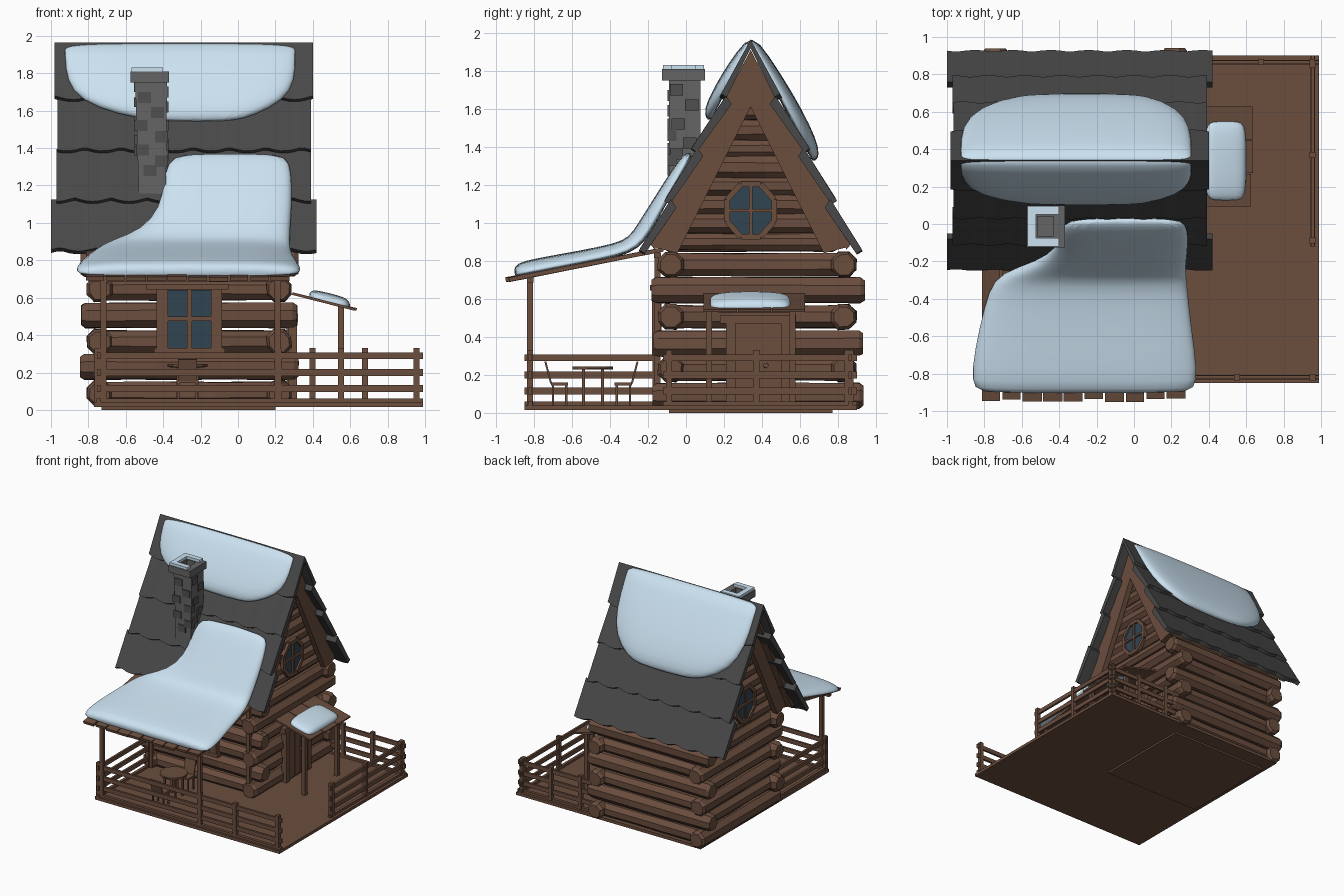
import bpy, bmesh, math, random
from mathutils import Vector, Matrix

if "Cube" in bpy.data.objects:
    bpy.data.objects.remove(bpy.data.objects["Cube"])

random.seed(4)
J = lambda a: random.uniform(-a, a)


def material(name, rgb):
    m = bpy.data.materials.new(name)
    m.diffuse_color = (*rgb, 1)
    m.use_nodes = True
    m.node_tree.nodes["Principled BSDF"].inputs["Base Color"].default_value = m.diffuse_color
    return m


WOOD = material("wood", (0.145, 0.075, 0.048))
SLATE = material("slate", (0.065, 0.065, 0.065))
STONE = material("stone", (0.13, 0.13, 0.13))
DARK = material("dark_stone", (0.08, 0.08, 0.08))
SNOW = material("snow", (0.60, 0.76, 0.88))
GLASS = material("glass", (0.03, 0.06, 0.085))


class Part:
    """Collects simple solids into one mesh object."""
    def __init__(self):
        self.bm = bmesh.new()

    def beam(self, p, q, w, h):
        p, q = Vector(p), Vector(q)
        d = q - p
        m = Matrix.LocRotScale((p + q) / 2, d.to_track_quat('X', 'Z'), (d.length, w, h))
        bmesh.ops.create_cube(self.bm, size=1, matrix=m)

    def box(self, x0, x1, y0, y1, z0, z1):
        m = Matrix.LocRotScale(((x0+x1)/2, (y0+y1)/2, (z0+z1)/2), None, (x1-x0, y1-y0, z1-z0))
        bmesh.ops.create_cube(self.bm, size=1, matrix=m)

    def loft(self, rings):
        rings = [[self.bm.verts.new(c) for c in r] for r in rings]
        n = len(rings[0])
        for a, b in zip(rings, rings[1:]):
            for i in range(n):
                self.bm.faces.new((a[i], a[(i+1) % n], b[(i+1) % n], b[i]))
        self.bm.faces.new(rings[0][::-1])
        self.bm.faces.new(rings[-1])

    def log(self, p, q, r, n=8, rough=0.06):
        p, q = Vector(p), Vector(q)
        rot = (q - p).to_track_quat('Z', 'Y')
        rings = []
        for t, s in ((0, .8), (.02, 1), (.35, 1), (.65, 1), (.98, 1), (1, .8)):
            rings.append([p.lerp(q, t) + rot @ Vector((math.cos(a), math.sin(a), 0)) * r * s * (1 + J(rough))
                          for a in ((i + .5) * math.tau / n for i in range(n))])
        self.loft(rings)

    def prism(self, yz, x0, x1):
        self.loft([[(x, y, z) for y, z in yz] for x in (x0, x1)])

    def done(self, name, mat, smooth=False):
        bmesh.ops.recalc_face_normals(self.bm, faces=self.bm.faces)
        me = bpy.data.meshes.new(name)
        self.bm.to_mesh(me)
        me.materials.append(mat)
        o = bpy.data.objects.new(name, me)
        bpy.context.collection.objects.link(o)
        if smooth:
            o.modifiers.new("round", 'SUBSURF').levels = 1
            for f in me.polygons:
                f.use_smooth = True
        return o


def snow(name, stations, tilt=0.0):
    """Rounded blanket through stations (y, z, x0, x1, thickness)."""
    pw = lambda v, e: math.copysign(abs(v) ** e, v)
    rings = []
    for i, (y, z, x0, x1, th) in enumerate(stations):
        a, b = stations[max(i-1, 0)], stations[min(i+1, len(stations)-1)]
        t = Vector((b[0]-a[0], b[1]-a[1])).normalized()
        ring = []
        for k in range(20):
            ang = k * math.tau / 20
            dx = (x1 - x0) / 2 * pw(math.cos(ang), .5)
            s = math.sin(ang)
            h = th * s ** .7 if s > 0 else .015 * s
            ring.append(((x0+x1)/2 + dx, y - t.y*h, z + t.x*h + tilt*dx))
        rings.append(ring)
    p = Part()
    p.loft(rings)
    p.done(name, SNOW, True)


# deck and house floor
p = Part()
p.box(-.77, .99, -.85, .90, .015, .04)
p.box(-.73, .20, -.09, .77, 0, .03)
p.done("deck", WOOD)

# log walls: crossing logs alternate, short logs fill between
p = Part()
for i, z in enumerate((.09, .23, .365, .505, .645, .78)):
    long_y = i % 2 == 0
    for x in (-.74, .22):
        e = (.09 + J(.02)) if long_y else -.02
        p.log((x, -.08-e, z), (x, .84+e, z), .072 if long_y else .064)
    for y in (-.08, .83):
        e = -.02 if long_y else .09 + J(.015)
        p.log((-.74-e, y, z), (.22+e, y, z), .064 if long_y else .072)
p.done("wall_logs", WOOD)

# gable logs
p = Part()
z = .90
while z < 1.68:
    w = (1.80 - z) * .5
    for x in (-.74, .22):
        p.log((x, .34-w, z), (x, .34+w, z), .055 + J(.01))
    z += .098
p.done("gable_logs", WOOD)

# gable boards and roof lining
def chevron(top, inner, foot, half, half_in):
    return [(.34, top), (.34+half, foot), (.34+half_in, foot-.03), (.34, inner),
            (.34-half_in, foot-.03), (.34-half, foot)]


p = Part()
for x in (-.84, .28):
    p.prism(chevron(1.88, 1.61, .87, .50, .385), x, x + .045)
p.done("gable_boards", WOOD)
p = Part()
p.prism(chevron(1.91, 1.86, .89, .53, .505), -.90, .32)
p.done("roof_lining", WOOD)

# slate roof: four overlapping scalloped courses per slope
p = Part()
ends = [(0, 1.965), (.165, 1.66), (.315, 1.385), (.455, 1.115), (.59, .85)]
spans = [(-.98, .40), (-.965, .39), (-.97, .39), (-1.0, .42)]
for side in (-1, 1):
    for i, (x0, x1) in enumerate(spans):
        (d0, z0), (d1, z1) = ends[i], ends[i+1]
        if i:
            d0, z0 = d0 - .035, z0 + .01
        rings = []
        for k in range(43):
            t = k / 42
            x = x0 + (x1 - x0) * t
            lift = .02 * (1 - abs(math.sin(t * math.pi * 7 + i * .8)))
            e, ez = d1 - lift * .5, z1 + lift
            rings.append([(x, .34 + side*d, zz) for d, zz in
                          ((d0, z0), (e, ez), (e - .03, ez - .018), (max(d0 - .03, 0), z0 - .045))])
        p.loft(rings)
p.done("slate_roof", SLATE)

# chimney with raised stones and hollow cap
p = Part()
p.loft([[(x, y, z) for x, y in ((a, -.09), (b, -.09), (b, .075), (a, .075))]
        for a, b, z in ((-.53, -.385, 1.15), (-.55, -.38, 1.76))])
p.done("chimney", STONE)
p = Part()
for x, z in ((-.50, 1.67), (-.43, 1.59), (-.41, 1.46), (-.51, 1.39), (-.47, 1.28), (-.41, 1.33), (-.52, 1.52)):
    p.box(x-.035, x+.035, -.098, -.05, z-.03, z+.03)
for y, z in ((-.05, 1.70), (.03, 1.62), (-.04, 1.52), (.02, 1.42), (-.05, 1.36)):
    p.box(-.40, -.372, y-.035, y+.035, z-.03, z+.03)
    p.box(-.557, -.53, y-.035, y+.035, z, z+.05)
p.done("chimney_stones", DARK)


def collar(p, x0, x1, y0, y1, z0, z1, w, open_right=False):
    p.box(x0, x0+w, y0, y1, z0, z1)
    p.box(x0+w, x1, y0, y0+w, z0, z1)
    p.box(x0+w, x1, y1-w, y1, z0, z1)
    if not open_right:
        p.box(x1-w, x1, y0+w, y1-w, z0, z1)


p = Part()
collar(p, -.575, -.37, -.125, .10, 1.75, 1.81, .06)
p.done("chimney_cap", STONE)
p = Part()
collar(p, -.57, -.40, -.12, .095, 1.805, 1.832, .045, True)
p.done("chimney_snow", SNOW)

# front porch roof planks, beams and posts
p = Part()
for i in range(10):
    x = -.765 + i * .11
    p.beam((x, -.94 + J(.012), .70 + J(.004)), (x, -.12, .86), .10 + J(.004), .022)
p.beam((-.80, -.82, .70), (.26, -.82, .70), .035, .03)
p.beam((-.80, -.15, .83), (.26, -.15, .83), .035, .03)
for x in (-.72, .21):
    p.box(x-.016, x+.016, -.836, -.804, .03, .70)
    p.box(x-.016, x+.016, -.165, -.135, .03, .83)
p.done("front_porch", WOOD)

# side porch roof over the door
p = Part()
for y in (.18, .36, .54):
    p.beam((.29, y, .622), (.63 + J(.008), y, .537), .175, .014)
for y in (.12, .56):
    p.box(.535, .567, y-.016, y+.016, .03, .555)
p.done("side_porch", WOOD)

# railings: (start, end, post positions along it)
p = Part()
runs = [((-.77, -.82), (.99, -.82), (.01, .56, .75, .98)), ((-.745, -.85), (-.745, -.14), (.04, .97)),
        ((.955, -.12), (.955, .90), (.03, .48, .95)), ((.25, .865), (.99, .865), (.2, .58, .95))]
for (ax, ay), (bx, by), posts in runs:
    for z in (.115, .20, .29):
        p.beam((ax, ay, z), (bx, by, z), .018, .036)
    p.beam((ax, ay, .045), (bx, by, .045), .025, .03)
    for t in posts:
        x, y = ax + (bx-ax)*t, ay + (by-ay)*t
        p.box(x-.016, x+.016, y-.016, y+.016, .03, .33)
p.done("railings", WOOD)

# front window
p = Part()
p.box(-.39, -.12, -.155, -.145, .33, .64)
p.done("front_window_glass", GLASS)
p = Part()
p.box(-.49, -.05, -.19, -.13, .645, .672)
p.box(-.45, -.07, -.18, -.13, .30, .33)
for x, w in ((-.405, .03), (-.115, .03), (-.26, .014)):
    p.box(x-w, x+w, -.178, -.13, .31, .65)
p.box(-.39, -.12, -.172, -.14, .475, .50)
p.done("front_window_frame", WOOD)

# side door with frame
p = Part()
p.box(.26, .295, .25, .51, .04, .47)
for y in (.235, .525):
    p.box(.27, .315, y-.025, y+.025, .04, .47)
p.box(.27, .32, .18, .58, .47, .515)
for i in range(3):
    p.box(.28, .302, .265+i*.08, .335+i*.08, .05, .45)
p.log((.30, .42, .25), (.325, .42, .25), .014)
p.done("side_door", WOOD)

# octagonal gable windows on both ends
for tag, x, s in (("right", .275, 1), ("left", -.795, -1)):
    ring = lambda r, xx: [(xx, .34 + r*math.cos((i+.5)*math.tau/8), 1.065 + r*1.12*math.sin((i+.5)*math.tau/8))
                          for i in range(8)]
    p = Part()
    p.loft([ring(.12, x - s*.03), ring(.12, x + s*.005)])
    p.done(tag + "_gable_glass", GLASS)
    p = Part()
    inner, outer = ring(.122, x + s*.005), ring(.134, x + s*.005)
    for i in range(8):
        p.beam(outer[i], outer[(i+1) % 8], .03, .03)
    p.beam((x + s*.01, .34, .93), (x + s*.01, .34, 1.20), .018, .018)
    p.beam((x + s*.01, .21, 1.065), (x + s*.01, .47, 1.065), .018, .018)
    p.done(tag + "_gable_frame", WOOD)

# round table and two chairs on the porch
p = Part()
p.log((-.27, -.49, .228), (-.27, -.49, .245), .11, 12, .02)
for x in (-.32, -.22):
    for y in (-.54, -.44):
        p.beam((x, y, .03), (x, y, .23), .016, .016)
p.done("table", WOOD)
p = Part()
for y, s in ((-.665, -1), (-.33, 1)):
    p.box(-.33, -.21, y-.045, y+.045, .145, .16)
    for x in (-.32, -.22):
        for dy in (-.035, .035):
            p.beam((x, y+dy, .03), (x, y+dy, .15), .012, .012)
    p.beam((-.27, y+s*.045, .155), (-.27, y+s*.075, .27), .10, .01)
p.done("chairs", WOOD)

# snow blankets
ridge = lambda side, d, *r: (.34 + side*d, 1.965 - 1.88*d, *r)
snow("ridge_snow", [
    ridge(-1, .225, -.42, -.02, .012), ridge(-1, .205, -.65, .10, .045), ridge(-1, .165, -.85, .25, .05),
    ridge(-1, .11, -.92, .31, .05), ridge(-1, .04, -.93, .31, .035), ridge(1, 0, -.93, .31, .032),
    ridge(1, .05, -.93, .31, .045), ridge(1, .17, -.93, .31, .065), ridge(1, .26, -.85, .25, .065),
    ridge(1, .32, -.66, .10, .05), ridge(1, .34, -.48, -.02, .015)])
snow("porch_snow", [
    (-.90, .725, -.79, .26, .02), (-.885, .73, -.86, .33, .06), (-.78, .75, -.875, .345, .065),
    (-.55, .795, -.83, .31, .06), (-.35, .835, -.78, .29, .06), (-.26, .875, -.72, .28, .065),
    (-.20, .95, -.52, .28, .07), (-.13, 1.08, -.42, .29, .06), (-.06, 1.21, -.40, .29, .05),
    (0, 1.32, -.38, .28, .04), (.025, 1.37, -.32, .24, .015)])
snow("side_porch_snow", [
    (.125, .58, .42, .56, .01), (.145, .58, .39, .59, .03), (.22, .58, .38, .60, .042),
    (.34, .58, .38, .60, .045), (.46, .58, .38, .60, .042), (.53, .58, .39, .59, .03),
    (.55, .58, .42, .56, .01)], -.25)
